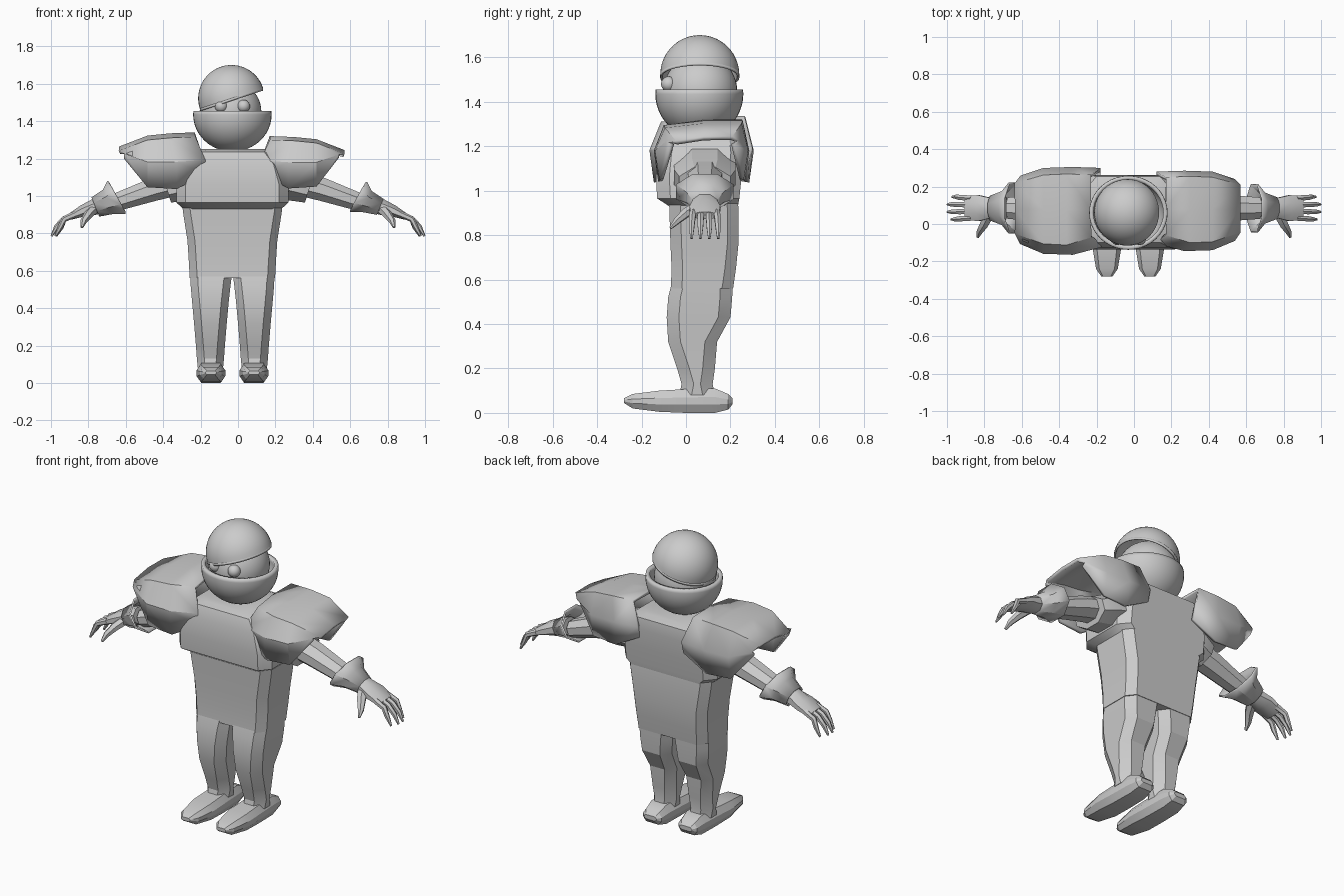
import bpy, bmesh, math
from mathutils import Vector, Matrix

cube = bpy.data.objects.get("Cube")
if cube:
    bpy.data.objects.remove(cube, do_unlink=True)

MID = -0.03   # body centre line in x
GREY = (0.6, 0.6, 0.6, 1)
grey = bpy.data.materials.new("plain_grey")
grey.use_nodes = True
grey.diffuse_color = GREY
grey.node_tree.nodes["Principled BSDF"].inputs["Base Color"].default_value = GREY


def finish(name, bm, angle=30, shell=0):
    bmesh.ops.recalc_face_normals(bm, faces=bm.faces)
    mesh = bpy.data.meshes.new(name)
    bm.to_mesh(mesh)
    bm.free()
    mesh.materials.append(grey)
    ob = bpy.data.objects.new(name, mesh)
    bpy.context.collection.objects.link(ob)
    bpy.ops.object.select_all(action='DESELECT')
    ob.select_set(True)
    bpy.context.view_layer.objects.active = ob
    bpy.ops.object.shade_smooth_by_angle(angle=math.radians(angle))
    if shell:
        solid = ob.modifiers.new("thickness", 'SOLIDIFY')
        solid.thickness = abs(shell)
        solid.offset = -1 if shell > 0 else 1
    return ob


def loft(name, rings, closed=True, caps=True, angle=30, shell=0):
    bm = bmesh.new()
    rows = [[bm.verts.new(p) for p in ring] for ring in rings]
    n = len(rows[0])
    for a, b in zip(rows, rows[1:]):
        for i in range(n if closed else n - 1):
            j = (i + 1) % n
            bm.faces.new((a[i], a[j], b[j], b[i]))
    if caps:
        bm.faces.new(rows[0])
        bm.faces.new(rows[-1])
    return finish(name, bm, angle, shell)


def chamfered(a0, a1, b0, b1, ca, cb):
    """Eight corners of a rectangle with its corners cut."""
    return [(a0 + ca, b0), (a1 - ca, b0), (a1, b0 + cb), (a1, b1 - cb),
            (a1 - ca, b1), (a0 + ca, b1), (a0, b1 - cb), (a0, b0 + cb)]


def tube(name, side, path, radii, n=8, **opts):
    """Oval tube along a path, on the given side of x = 0."""
    pts = [Vector(p) for p in path]
    rings = []
    for i, (p, (ru, rv)) in enumerate(zip(pts, radii)):
        d = (pts[min(i + 1, len(pts) - 1)] - pts[max(i - 1, 0)]).normalized()
        u = d.cross(Vector((0, 0, 1))).normalized()
        v = u.cross(d)
        ring = []
        for k in range(n):
            t = math.tau * (k + 0.5) / n
            q = p + u * ru * math.cos(t) + v * rv * math.sin(t)
            ring.append((side * q.x, q.y, q.z))
        rings.append(ring)
    return loft(name, rings, **opts)


def ball(name, centre, radius, cut=None, keep_top=True, tilt=0, scale_x=1, shell=0):
    """Sphere, or a hollow part of one cut at a height."""
    bm = bmesh.new()
    bmesh.ops.create_uvsphere(bm, u_segments=40, v_segments=24, radius=radius)
    if cut is not None:
        bmesh.ops.bisect_plane(bm, geom=bm.verts[:] + bm.edges[:] + bm.faces[:],
                               plane_co=(0, 0, cut), plane_no=(0, 0, 1),
                               clear_inner=keep_top, clear_outer=not keep_top)
    bm.transform(Matrix.Translation(centre) @ Matrix.Rotation(tilt, 4, 'Y')
                 @ Matrix.Diagonal((scale_x, 1, 1, 1)))
    return finish(name, bm, 40, shell)


# Head, eyes and the two halves of the helmet
ball("head", (-0.04, 0.065, 1.45), 0.165)
for side, label in ((1, "left"), (-1, "right")):
    ball(label + "_eye", (MID + side * 0.06, -0.078, 1.48), 0.034)
ball("helmet_dome", (-0.035, 0.062, 1.522), 0.178, 0, True, math.radians(-18), 1, 0.014)
ball("helmet_bowl", (MID, 0.06, 1.435), 0.198, 0.02, False, 0, 1.06, 0.022)

# Trunk: height, half width, front, back
trunk = [(0.56, 0.228, -0.068, 0.212), (0.65, 0.233, -0.065, 0.225),
         (0.76, 0.24, -0.07, 0.236), (0.92, 0.265, -0.075, 0.236), (1.0, 0.27, -0.08, 0.23)]
loft("trunk", [[(MID + x, y, z) for x, y in chamfered(-w, w, f, b, 0.04, 0.05)]
               for z, w, f, b in trunk])
chest = [(0.92, 0.25, -0.06, 0.232), (0.965, 0.3, -0.13, 0.24), (1.06, 0.3, -0.135, 0.25),
         (1.17, 0.27, -0.125, 0.262), (1.235, 0.22, -0.1, 0.255), (1.25, 0.18, -0.07, 0.22)]
loft("chest", [[(MID + x, y, z) for x, y in chamfered(-w, w, f, b, 0.05, 0.06)]
               for z, w, f, b in chest])

# Leg: height, inner, outer, front, back
leg = [(0.08, 0.05, 0.185, -0.03, 0.13), (0.13, 0.045, 0.19, -0.02, 0.12),
       (0.2, 0.04, 0.195, -0.04, 0.13), (0.32, 0.03, 0.205, -0.08, 0.14),
       (0.43, 0.02, 0.215, -0.087, 0.2), (0.52, 0.01, 0.223, -0.08, 0.208),
       (0.6, 0.0, 0.226, -0.06, 0.21)]
# Foot: depth, half width, sole, top
foot = [(-0.28, 0.03, 0.045, 0.065), (-0.24, 0.058, 0.02, 0.085), (-0.12, 0.078, 0.005, 0.1),
        (0, 0.074, 0, 0.107), (0.13, 0.07, 0, 0.11), (0.19, 0.06, 0.015, 0.085),
        (0.21, 0.04, 0.04, 0.065)]
# Shoulder guard: x, lean, lower edge, widest height, top, front, back
guard = [(0.2, 0.05, 1.12, 1.19, 1.32, -0.105, 0.28), (0.33, 0.03, 1.04, 1.18, 1.315, -0.145, 0.285),
         (0.45, 0, 1.05, 1.18, 1.303, -0.14, 0.28), (0.6, 0.03, 1.205, 1.222, 1.245, -0.09, 0.24)]

for side, label in ((1, "left"), (-1, "right")):
    def at(x):
        return MID + side * x

    loft(label + "_leg", [[(at(x), y, z) for x, y in chamfered(i, o, f, b, 0.04, 0.055)]
                          for z, i, o, f, b in leg], angle=20)
    loft(label + "_foot", [[(at(0.115 + x), y, z)
                            for x, z in chamfered(-w, w, s, t, w * 0.3, (t - s) * 0.35)]
                           for y, w, s, t in foot], angle=25)

    rings = []
    for x, lean, low, wide, top, f, b in guard:
        arch = [(lean, f + 0.02, low), (lean, f, wide), (0, f + 0.045, top - 0.02), (0, 0.08, top),
                (0, b - 0.03, top), (lean, b, wide), (lean, b - 0.02, low)]
        rings.append([(at(x - dx), y, z) for dx, y, z in arch])
    loft(label + "_shoulder_guard", rings, closed=False, caps=False,
         angle=28, shell=0.02 * side)

    # Sleeve, arm, flared cuff and hand
    Y = 0.085
    tube(label + "_sleeve", side, [(0.2, Y, 1.09), (0.3, Y, 1.06), (0.38, Y, 1.035)],
         [(0.15, 0.11), (0.15, 0.095), (0.125, 0.08)])
    tube(label + "_arm", side, [(0.25, Y, 1.09), (0.45, Y, 1.035), (0.67, Y, 0.96)],
         [(0.09, 0.075), (0.08, 0.067), (0.062, 0.05)])
    tube(label + "_cuff", side, [(0.645, Y, 0.995), (0.69, Y, 0.97), (0.76, Y, 0.942)],
         [(0.14, 0.1), (0.09, 0.067), (0.062, 0.05)], caps=False, shell=0.01 * side)
    tube(label + "_palm", side, [(0.69, Y, 0.967), (0.77, Y, 0.94), (0.83, Y, 0.92), (0.9, Y, 0.888)],
         [(0.065, 0.05), (0.06, 0.046), (0.075, 0.034), (0.068, 0.018)], angle=40)
    for k, name in enumerate(("index", "middle", "ring", "little")):
        spread = k - 1.5
        reach = (0.98, 1.0, 1.0, 0.975)[k]
        y = Y + spread * 0.035
        tube(f"{label}_{name}_finger", side,
             [(0.87, y, 0.902), (0.93, y + spread * 0.003, 0.876),
              (reach - 0.03, y + spread * 0.005, 0.835), (reach - 0.003, y + spread * 0.005, 0.785)],
             [(0.017, 0.018), (0.016, 0.016), (0.014, 0.014), (0.006, 0.006)], n=6, angle=45)
    tube(label + "_thumb", side,
         [(0.77, 0.06, 0.93), (0.8, 0.0, 0.9), (0.825, -0.04, 0.865), (0.835, -0.07, 0.832)],
         [(0.03, 0.028), (0.026, 0.023), (0.018, 0.017), (0.007, 0.007)], n=6, angle=45)
